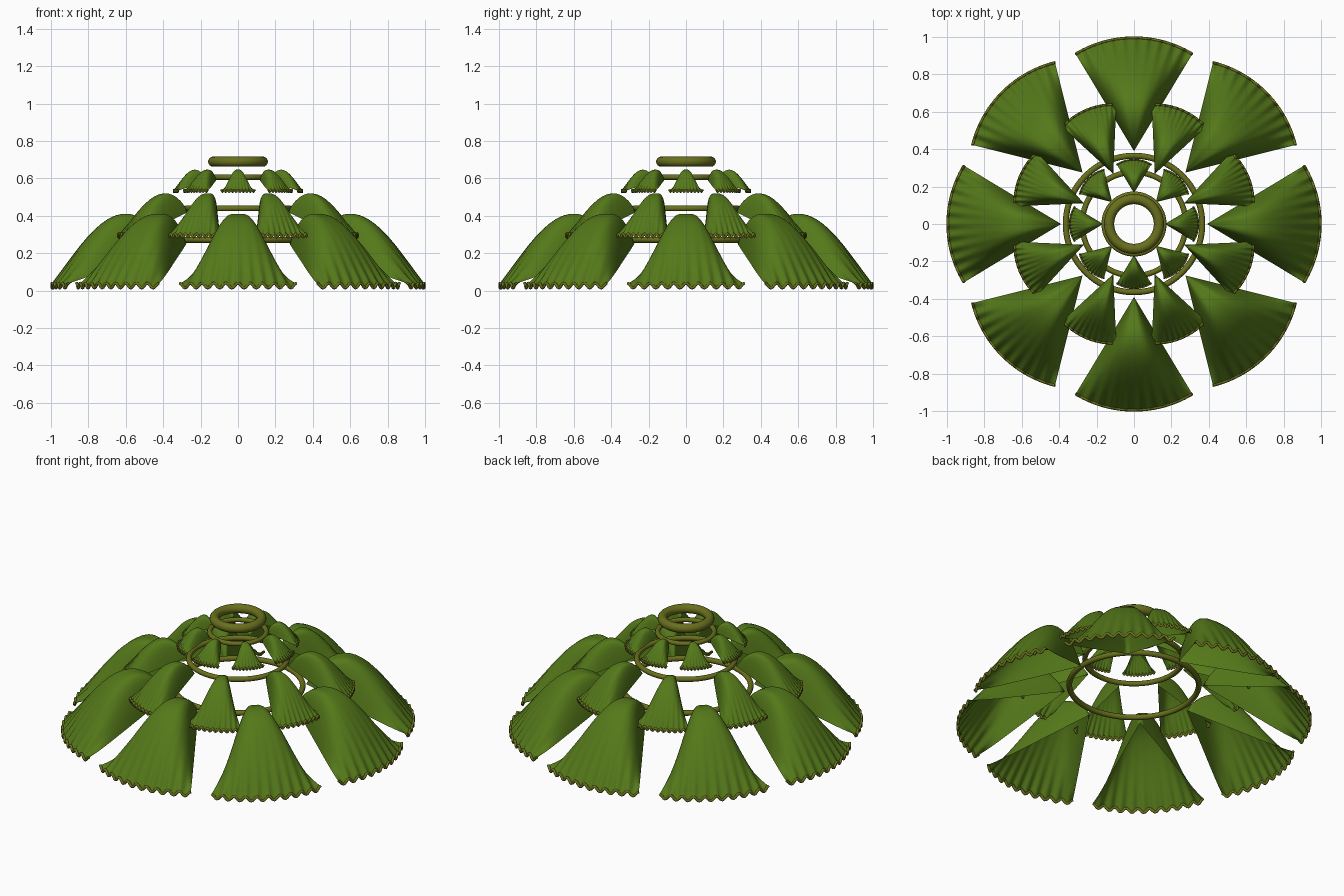
import bpy, bmesh
from math import sin, cos, pi, radians

if "Cube" in bpy.data.objects:
    bpy.data.objects.remove(bpy.data.objects["Cube"])


def material(name, rgb):
    m = bpy.data.materials.new(name)
    m.diffuse_color = (*rgb, 1)
    m.use_nodes = True
    m.node_tree.nodes["Principled BSDF"].inputs["Base Color"].default_value = m.diffuse_color
    return m


LEAF = material("leaf_green", (0.09, 0.19, 0.01))
TRIM = material("olive_trim", (0.14, 0.16, 0.012))


def petal_point(p, t, u):
    """Point on a petal lying along +x: t runs apex to hem, u runs side to side (-1..1)."""
    a = radians(p["half"]) * u
    x = p["apex"] + p["length"] * t * cos(a)
    y = p["length"] * t * sin(a)
    z = p["z_in"] + (p["z_out"] - p["z_in"]) * t
    z += p["bulge"] * sin(pi * t ** 0.85) * (1 - u ** 4)      # domed middle
    z += p["ruffle"] * t ** 8 * cos(p["waves"] * 2 * pi * (u + 1) / 2)  # ruffled hem
    return x, y, z


def turn(co, ang):
    x, y, z = co
    return x * cos(ang) - y * sin(ang), x * sin(ang) + y * cos(ang), z


def petal_tier(name, p, offset, rows=16, cols=80):
    bm = bmesh.new()
    cu = bpy.data.curves.new(name + "_hem", "CURVE")
    cu.dimensions = "3D"
    cu.bevel_depth = p["rim"]
    cu.bevel_resolution = 2
    cu.use_fill_caps = True
    for k in range(8):
        ang = radians(offset + 45 * k)
        # fan-shaped domed sheet
        tip = bm.verts.new(turn(petal_point(p, 0, 0), ang))
        prev = None
        for i in range(1, rows + 1):
            row = [bm.verts.new(turn(petal_point(p, i / rows, 2 * j / cols - 1), ang))
                   for j in range(cols + 1)]
            for j in range(cols):
                if prev is None:
                    bm.faces.new((tip, row[j], row[j + 1]))
                else:
                    bm.faces.new((prev[j], row[j], row[j + 1], prev[j + 1]))
            prev = row
        # piping along the hem
        sp = cu.splines.new("POLY")
        sp.points.add(cols)
        for q, v in zip(sp.points, prev):
            q.co = (*v.co, 1)
    me = bpy.data.meshes.new(name)
    bm.to_mesh(me)
    bm.free()
    me.shade_smooth()
    me.materials.append(LEAF)
    bpy.context.collection.objects.link(bpy.data.objects.new(name, me))
    cu.materials.append(TRIM)
    bpy.context.collection.objects.link(bpy.data.objects.new(name + "_hem", cu))


def ring(name, major, minor, z):
    bpy.ops.mesh.primitive_torus_add(major_radius=major, minor_radius=minor, location=(0, 0, z),
                                     major_segments=64, minor_segments=16)
    ob = bpy.context.object
    ob.name = name
    ob.data.materials.append(TRIM)
    bpy.ops.object.shade_smooth()


# Three tiers of petals
petal_tier("lower_petals", dict(apex=0.39, length=0.605, half=31, z_in=0.25, z_out=0.027,
                                bulge=0.25, ruffle=0.013, waves=10, rim=0.008), 0)
petal_tier("middle_petals", dict(apex=0.29, length=0.37, half=25, z_in=0.42, z_out=0.295,
                                 bulge=0.15, ruffle=0.009, waves=10, rim=0.007), 22.5)
petal_tier("upper_petals", dict(apex=0.165, length=0.178, half=31, z_in=0.59, z_out=0.533,
                                bulge=0.08, ruffle=0.006, waves=10, rim=0.005), 0)

# Support rings and the top collar
ring("lower_ring", 0.365, 0.016, 0.272)
ring("middle_ring", 0.277, 0.015, 0.44)
ring("upper_ring", 0.16, 0.014, 0.607)
ring("top_collar", 0.133, 0.027, 0.69)
